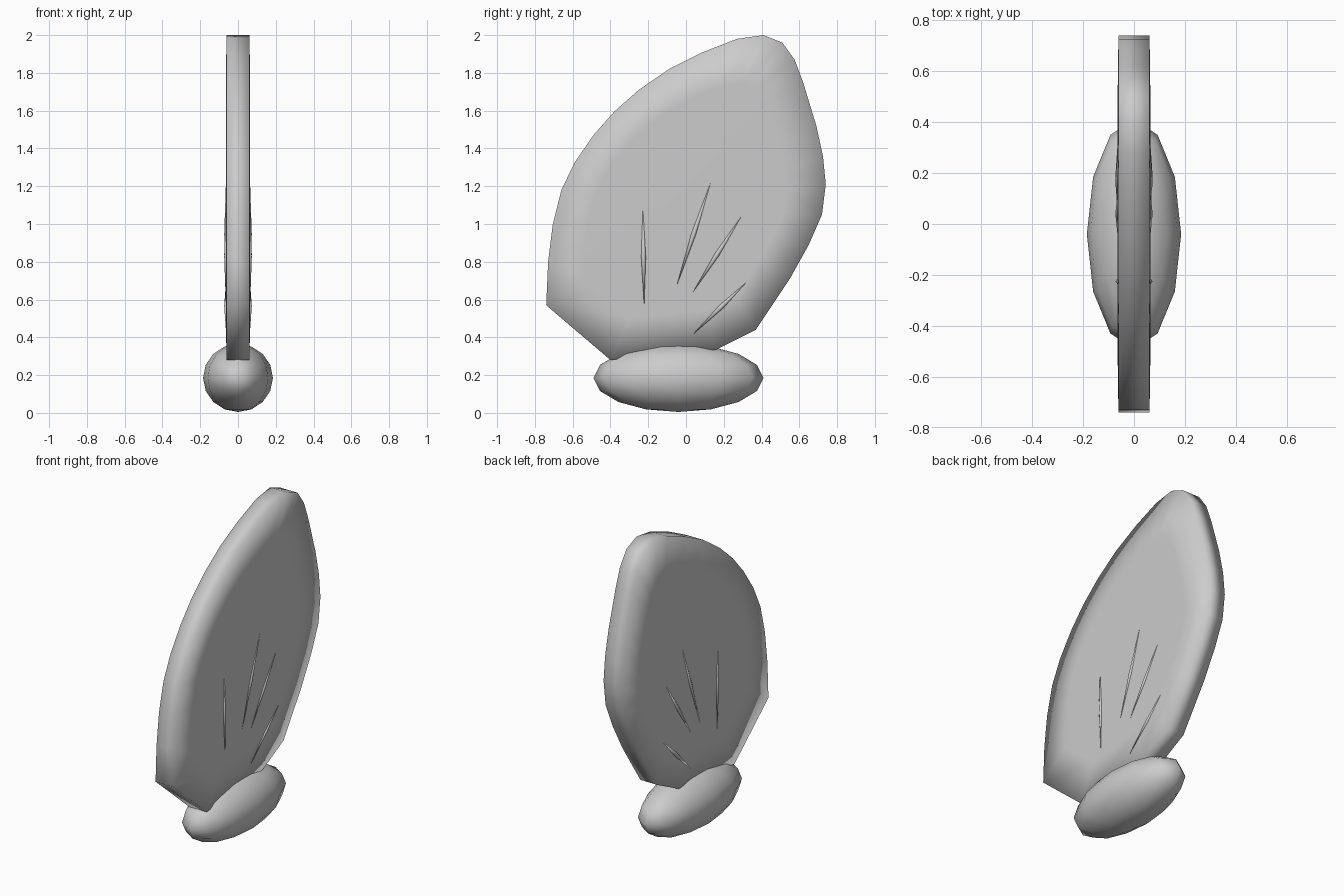
import bpy, bmesh
from mathutils import Vector, Matrix

if "Cube" in bpy.data.objects:
    bpy.data.objects.remove(bpy.data.objects["Cube"])


def finish(name, bm):
    bmesh.ops.recalc_face_normals(bm, faces=bm.faces)
    for f in bm.faces:
        f.smooth = True
    mesh = bpy.data.meshes.new(name)
    bm.to_mesh(mesh)
    bm.free()
    obj = bpy.data.objects.new(name, mesh)
    bpy.context.collection.objects.link(obj)
    return obj


# Low-poly oval base
bm = bmesh.new()
bmesh.ops.create_uvsphere(bm, u_segments=12, v_segments=8, radius=1,
                          matrix=Matrix.Translation((0, -0.04, 0.185))
                          @ Matrix.Diagonal((0.185, 0.45, 0.18, 1)))
finish("oval_base", bm)

# Leaf-shaped plate, outline in side view (y, z)
outline = [(0.41, 2.0), (0.27, 1.98), (0.09, 1.91), (-0.09, 1.82), (-0.25, 1.71),
           (-0.38, 1.595), (-0.49, 1.47), (-0.59, 1.325), (-0.66, 1.18),
           (-0.705, 1.0), (-0.73, 0.8), (-0.74, 0.57), (-0.4, 0.28),
           (0.16, 0.335), (0.37, 0.44), (0.55, 0.71), (0.65, 0.89), (0.72, 1.05),
           (0.74, 1.21), (0.725, 1.36), (0.69, 1.52), (0.62, 1.75),
           (0.575, 1.87), (0.51, 1.96)]
HALF = 0.061
cy, cz = -0.02, 1.08
bm = bmesh.new()
n = len(outline)


def ring(x, s):
    return [bm.verts.new((x, cy + (y - cy) * s, cz + (z - cz) * s)) for y, z in outline]


rings = [ring(-HALF - 0.003, 0.72), ring(-HALF, 1), ring(HALF, 1), ring(HALF + 0.003, 0.72)]
for a, b in zip(rings, rings[1:]):
    for i in range(n):
        j = (i + 1) % n
        bm.faces.new((a[i], a[j], b[j], b[i]))
bm.faces.new(rings[0])
bm.faces.new(rings[-1])
finish("leaf_plate", bm)

# Thin tapered veins, raised on both faces
veins = [((-0.22, 0.45), (-0.23, 1.2)), ((-0.09, 0.55), (0.17, 1.34)),
         ((-0.02, 0.55), (0.35, 1.13)), ((0.0, 0.38), (0.38, 0.75))]
bm = bmesh.new()
for side in (-1, 1):
    for p, q in veins:
        a, b = Vector((0, *p)), Vector((0, *q))
        d = (b - a).normalized()
        w = Vector((0, -d.z, d.y)) * 0.018
        m = (a + b) / 2
        base = Vector((side * 0.06, 0, 0))
        v = [bm.verts.new(c + base) for c in (a, m + w, b, m - w)]
        top = bm.verts.new(m + Vector((side * 0.073, 0, 0)))
        for i in range(4):
            bm.faces.new((v[i], v[(i + 1) % 4], top))
        bm.faces.new(v)
finish("leaf_veins", bm)
